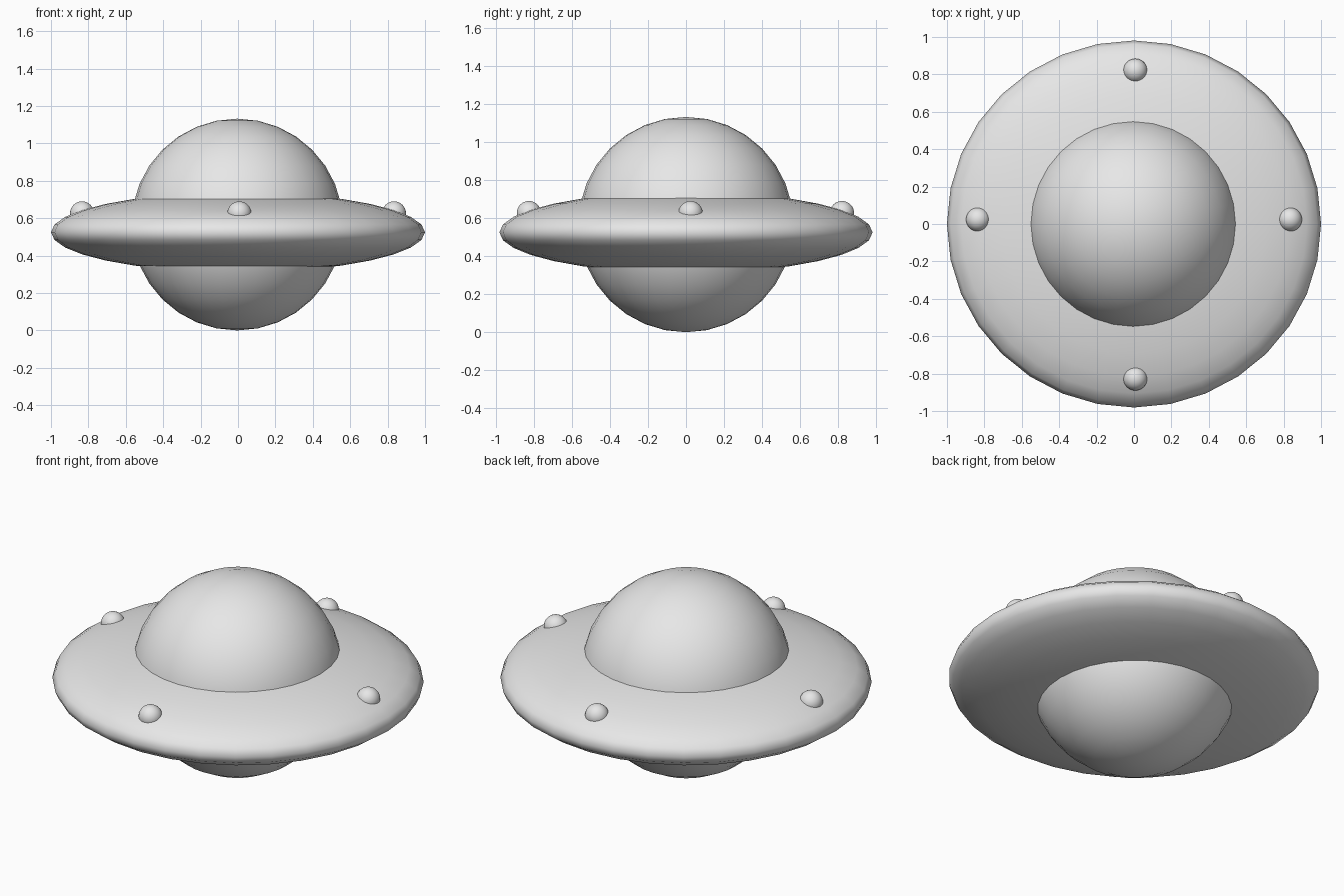
import bpy

cube = bpy.data.objects.get("Cube")
if cube:
    bpy.data.objects.remove(cube, do_unlink=True)

# Single plain grey for the whole craft
GREY = (0.8, 0.8, 0.8, 1.0)
grey = bpy.data.materials.new("light_grey")
grey.use_nodes = True
grey.diffuse_color = GREY
for node in grey.node_tree.nodes:
    if node.type == 'BSDF_PRINCIPLED':
        node.inputs["Base Color"].default_value = GREY


def ellipsoid(name, centre, radii):
    """Smooth sphere stretched to the given radii."""
    bpy.ops.mesh.primitive_uv_sphere_add(segments=32, ring_count=16, radius=1, location=centre)
    obj = bpy.context.object
    obj.name = name
    obj.scale = radii
    bpy.ops.object.transform_apply(location=False, rotation=False, scale=True)
    bpy.ops.object.shade_smooth()
    obj.data.materials.append(grey)
    return obj


# Central ball: cabin dome above, belly below
ellipsoid("cabin_ball", (-0.004, 0, 0.566), (0.566, 0.566, 0.566))

# Wide flattened saucer
ellipsoid("saucer_disc", (0, 0, 0.525), (1.0, 0.981, 0.214))

# Four small lamps on the upper rim
lamps = {
    "left_lamp": (0.834, 0.024),
    "right_lamp": (-0.834, 0.024),
    "front_lamp": (0.007, -0.826),
    "back_lamp": (0.007, 0.82),
}
for name, (x, y) in lamps.items():
    ellipsoid(name, (x, y, 0.626), (0.064, 0.064, 0.064))
